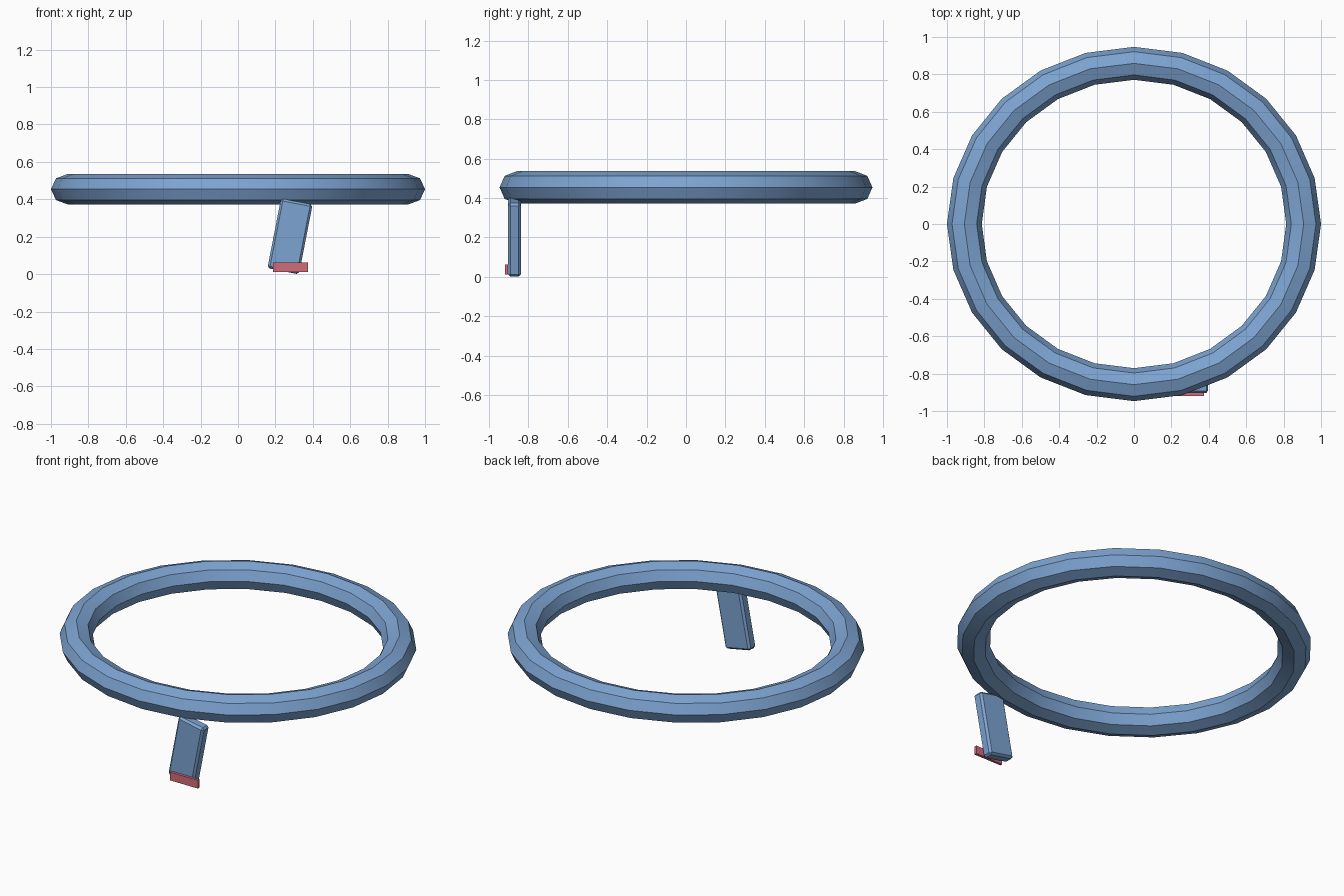
import bpy, bmesh, math
from mathutils import Matrix

old = bpy.data.objects.get("Cube")
if old:
    bpy.data.objects.remove(old, do_unlink=True)


def make_material(name, rgb):
    mat = bpy.data.materials.new(name)
    mat.use_nodes = True
    mat.diffuse_color = (*rgb, 1)
    mat.node_tree.nodes["Principled BSDF"].inputs["Base Color"].default_value = (*rgb, 1)
    return mat


def finish(bm, name, mat):
    bmesh.ops.recalc_face_normals(bm, faces=bm.faces)
    mesh = bpy.data.meshes.new(name)
    bm.to_mesh(mesh)
    bm.free()
    obj = bpy.data.objects.new(name, mesh)
    bpy.context.collection.objects.link(obj)
    mesh.materials.append(mat)
    return obj


def make_box(name, center, size, mat, tilt=0.0, bevel=0.0):
    bm = bmesh.new()
    bmesh.ops.create_cube(bm, size=1, matrix=Matrix.Diagonal((*size, 1)))
    if bevel:
        bmesh.ops.bevel(bm, geom=bm.edges[:], offset=bevel, segments=1,
                        profile=0.5, affect='EDGES')
    obj = finish(bm, name, mat)
    obj.location = center
    obj.rotation_euler.y = tilt
    return obj


blue = make_material("soft blue", (0.205, 0.37, 0.64))
red = make_material("muted red", (0.64, 0.15, 0.19))

# Ring: octagonal section swept around a slightly oval path
bm = bmesh.new()
MAJOR, MINOR = 24, 8
loops = []
for i in range(MAJOR):
    a = math.tau * i / MAJOR
    loop = []
    for j in range(MINOR):
        b = math.tau * j / MINOR
        r = 0.907 + 0.093 * math.cos(b)
        loop.append(bm.verts.new((r * math.cos(a), 0.947 * r * math.sin(a),
                                  0.454 + 0.0825 * math.sin(b))))
    loops.append(loop)
for i in range(MAJOR):
    p, q = loops[i], loops[(i + 1) % MAJOR]
    for j in range(MINOR):
        k = (j + 1) % MINOR
        bm.faces.new((p[j], q[j], q[k], p[k]))
ring = finish(bm, "ring", blue)
bpy.ops.object.select_all(action='DESELECT')
ring.select_set(True)
bpy.context.view_layer.objects.active = ring
bpy.ops.object.shade_smooth_by_angle(angle=math.radians(30))

# Leaning leg with chamfered edges, and the small plate at its foot
make_box("leg", (0.278, -0.871, 0.202), (0.172, 0.066, 0.38), blue,
         tilt=math.radians(11), bevel=0.012)
make_box("foot_plate", (0.281, -0.912, 0.037), (0.186, 0.016, 0.05), red)
